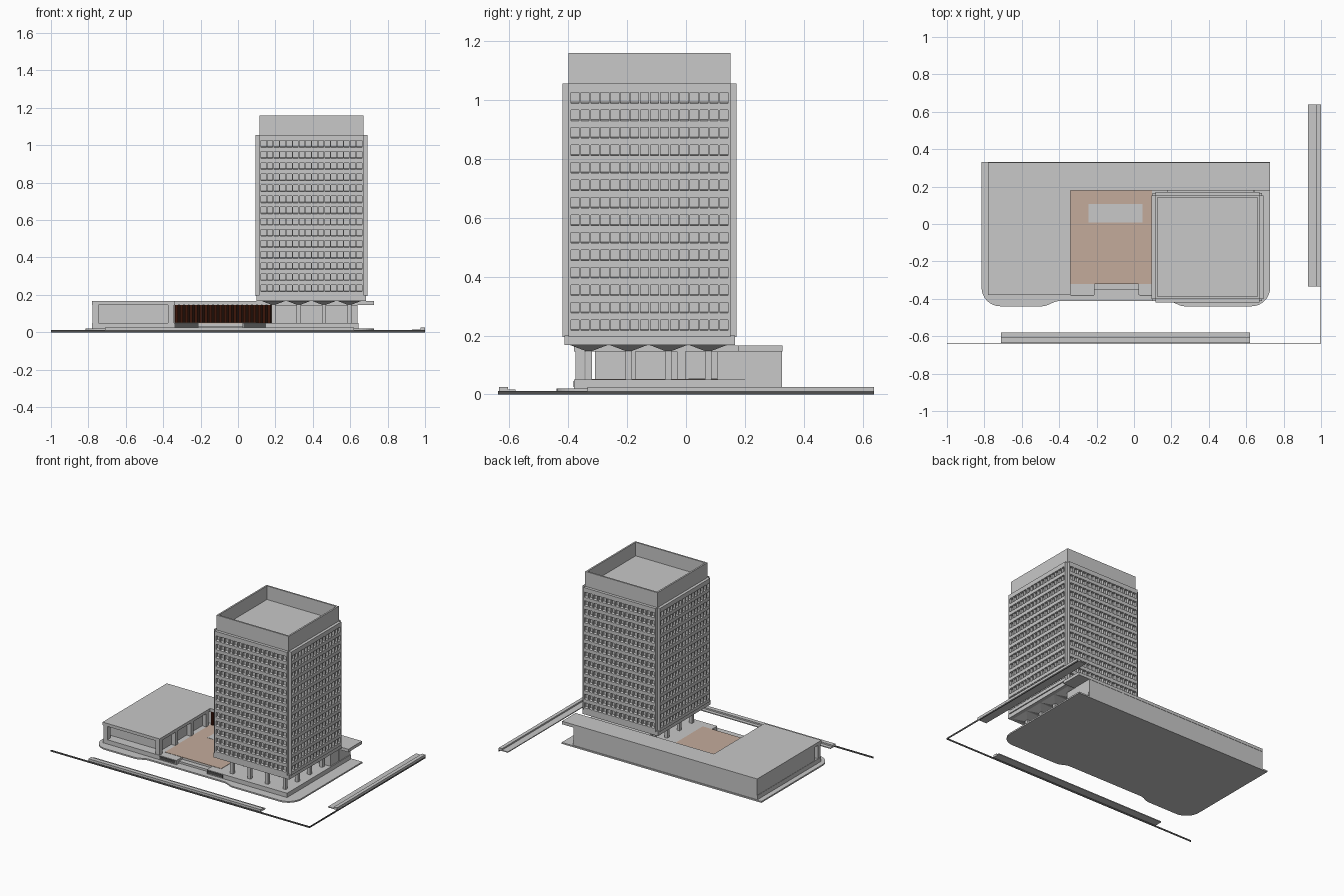
import bpy, bmesh, math
from mathutils import Vector, Matrix

if "Cube" in bpy.data.objects:
    bpy.data.objects.remove(bpy.data.objects["Cube"])


def material(name, rgb):
    m = bpy.data.materials.new(name)
    m.diffuse_color = (*rgb, 1)
    m.use_nodes = True
    m.node_tree.nodes["Principled BSDF"].inputs["Base Color"].default_value = m.diffuse_color
    return m


GREY = material("light concrete", (0.58, 0.58, 0.58))
TAN = material("courtyard paving", (0.55, 0.41, 0.33))
RED = material("dark red louvre", (0.045, 0.008, 0.003))
BLACK = material("dark recess", (0.012, 0.004, 0.002))
DARK = material("dark grey", (0.08, 0.08, 0.08))


def finish(name, bm, mat):
    bmesh.ops.recalc_face_normals(bm, faces=bm.faces)
    me = bpy.data.meshes.new(name)
    bm.to_mesh(me)
    bm.free()
    me.materials.append(mat)
    ob = bpy.data.objects.new(name, me)
    bpy.context.collection.objects.link(ob)
    return ob


def add_box(bm, x0, x1, y0, y1, z0, z1):
    m = Matrix.Translation(((x0 + x1) / 2, (y0 + y1) / 2, (z0 + z1) / 2))
    m = m @ Matrix.Diagonal((x1 - x0, y1 - y0, z1 - z0, 1))
    return bmesh.ops.create_cube(bm, size=1, matrix=m)["verts"]


def box(name, mat, *dims):
    bm = bmesh.new()
    add_box(bm, *dims)
    return finish(name, bm, mat)


def prism(name, mat, pts, z0, z1):
    bm = bmesh.new()
    f = bm.faces.new([bm.verts.new((x, y, z0)) for x, y in pts])
    r = bmesh.ops.extrude_face_region(bm, geom=[f])
    for v in r["geom"]:
        if isinstance(v, bmesh.types.BMVert):
            v.co.z = z1
    return finish(name, bm, mat)


# ---- site edges and kerbs
box("site_edge_front", DARK, -1, 1, -0.638, -0.636, 0, 0.012)
box("site_edge_right", DARK, 0.998, 1, -0.638, 0.638, 0, 0.012)
box("front_kerb_low", GREY, -0.71, 0.62, -0.635, -0.58, 0.010, 0.016)
box("front_kerb_high", GREY, -0.71, 0.62, -0.635, -0.605, 0.010, 0.026)
box("right_kerb_low", GREY, 0.93, 1, -0.335, 0.638, 0.010, 0.016)
box("right_kerb_high", GREY, 0.975, 1, -0.335, 0.638, 0.010, 0.026)


# ---- pavement slab with rounded front corners and a shallow front bay
def arc(cx, cy, r, a0, a1, n=8):
    return [(cx + r * math.cos(math.radians(a0 + (a1 - a0) * i / n)),
             cy + r * math.sin(math.radians(a0 + (a1 - a0) * i / n))) for i in range(n + 1)]


def s_curve(x0, y0, x1, y1, n=6):
    return [(x0 + (x1 - x0) * i / n,
             y0 + (y1 - y0) * (1 - math.cos(math.pi * i / n)) / 2) for i in range(n + 1)]


outline = [(-0.815, 0.332)] + arc(-0.715, -0.34, 0.1, 180, 270)
outline += s_curve(-0.49, -0.44, -0.40, -0.412) + s_curve(0.18, -0.412, 0.27, -0.44)
outline += arc(0.628, -0.34, 0.1, 270, 360) + [(0.728, 0.332)]
prism("pavement", GREY, outline, 0.010, 0.020)

# ---- plinth with an entrance step bay in the front
prism("plinth", GREY, [(-0.78, 0.325), (-0.78, -0.375), (-0.21, -0.38), (-0.21, -0.315),
                       (0.025, -0.315), (0.025, -0.38), (0.645, -0.38), (0.645, 0.325)], 0.015, 0.05)
box("entrance_step", GREY, -0.21, 0.025, -0.35, -0.31, 0.015, 0.034)
for side, x0, x1 in (("left", -0.34, -0.215), ("right", 0.03, 0.15)):
    box(side + "_plinth_vent", DARK, x0, x1, -0.383, -0.378, 0.026, 0.046)
box("courtyard_floor", TAN, -0.34, 0.095, -0.32, 0.18, 0.048, 0.052)
box("courtyard_inlay", GREY, -0.243, 0.046, 0.008, 0.106, 0.049, 0.0535)

# ---- low building: L-shaped roof, left wing, back wing
prism("podium_roof", GREY, [(-0.78, 0.328), (-0.78, -0.38), (-0.34, -0.38), (-0.34, 0.178),
                            (0.728, 0.178), (0.728, 0.328)], 0.145, 0.166)
box("left_wing", GREY, -0.778, -0.375, -0.31, 0.326, 0.02, 0.146)
box("back_wing", GREY, -0.5, 0.64, 0.20, 0.326, 0.02, 0.146)
box("lobby", GREY, 0.18, 0.638, 0.107, 0.25, 0.05, 0.146)
bm = bmesh.new()
for x in (-0.778, -0.375):
    add_box(bm, x, x + 0.033, -0.375, -0.345, 0.05, 0.146)
for y in (-0.2, -0.03, 0.14):
    add_box(bm, -0.372, -0.344, y, y + 0.028, 0.05, 0.146)
finish("wing_columns", bm, GREY)

# ---- louvred courtyard screen
box("louvre_backing", BLACK, -0.34, 0.18, 0.192, 0.20, 0.05, 0.145)
bm = bmesh.new()
for i in range(20):
    x = -0.34 + 0.026 * i
    add_box(bm, x + 0.004, x + 0.020, 0.182, 0.193, 0.05, 0.145)
finish("louvre_fins", bm, RED)

# ---- tower: core with hollow parapet
X0, X1, Y0, Y1 = 0.114, 0.672, -0.40, 0.152
ZB, ZT, D = 0.195, 1.056, 0.02
bm = bmesh.new()
add_box(bm, X0, X1, Y0, Y1, ZB, 1.16)
top = max(bm.faces, key=lambda f: f.calc_center_median().z)
bmesh.ops.inset_individual(bm, faces=[top], thickness=0.016)
r = bmesh.ops.extrude_discrete_faces(bm, faces=[top])
for v in r["faces"][0].verts:
    v.co.z = 1.065
finish("tower_core", bm, GREY)
box("tower_base_slab", GREY, 0.10, 0.685, -0.413, 0.166, 0.168, 0.2)


# ---- window walls: grid panels whose window cells are pushed in, with sloped sills
def facade(name, origin, along, out, width):
    cols, rows, pitch = 16, 14, 0.0594
    step = (width - 0.012) / cols
    us, vs = [0], [ZB]
    for i in range(cols):
        us += [0.006 + step * i + 0.003, 0.006 + step * (i + 1) - 0.003]
    for j in range(rows):
        c = 0.236 + pitch * j
        vs += [c - 0.019, c + 0.017]
    us.append(width)
    vs.append(ZT)
    bm = bmesh.new()
    o, a, n = Vector(origin), Vector(along), Vector(out)
    grid = [[bm.verts.new(o + a * u + n * D + Vector((0, 0, v))) for u in us] for v in vs]
    windows = []
    for j in range(len(vs) - 1):
        for i in range(len(us) - 1):
            f = bm.faces.new((grid[j][i], grid[j][i + 1], grid[j + 1][i + 1], grid[j + 1][i]))
            if i % 2 and j % 2:
                windows.append(f)
    rim = [e for e in bm.edges if e.is_boundary]
    r = bmesh.ops.extrude_edge_only(bm, edges=rim)
    for v in r["geom"]:
        if isinstance(v, bmesh.types.BMVert):
            v.co -= n * D
    r = bmesh.ops.extrude_discrete_faces(bm, faces=windows)
    for f in r["faces"]:
        mid = f.calc_center_median().z
        for v in f.verts:
            v.co -= n * (D - 0.003)
            if v.co.z < mid:
                v.co.z += 0.004
    finish(name, bm, GREY)


facade("front_windows", (X0, Y0, 0), (1, 0, 0), (0, -1, 0), X1 - X0)
facade("right_windows", (X1, Y0, 0), (0, 1, 0), (1, 0, 0), Y1 - Y0)
facade("back_windows", (X1, Y1, 0), (-1, 0, 0), (0, 1, 0), X1 - X0)
facade("left_windows", (X0, Y1, 0), (0, -1, 0), (-1, 0, 0), Y1 - Y0)

# ---- columns under the tower with flared capitals
shafts, heads, flares = bmesh.new(), bmesh.new(), bmesh.new()
for i in range(4):
    for j in range(4):
        x, y = 0.189 + 0.1355 * i, -0.33 + 0.135 * j
        add_box(shafts, x - 0.011, x + 0.011, y - 0.011, y + 0.011, 0.045, 0.15)
        for v in add_box(heads, x - 0.013, x + 0.013, y - 0.013, y + 0.013, 0.143, 0.168):
            if v.co.z < 0.15:
                v.co.x = x + (v.co.x - x) * 0.75
                v.co.y = y + (v.co.y - y) * 0.75
        for v in add_box(flares, x - 0.067, x + 0.067, y - 0.067, y + 0.067, 0.148, 0.169):
            if v.co.z < 0.15:
                v.co.x = x + (v.co.x - x) * 0.18
                v.co.y = y + (v.co.y - y) * 0.18
finish("tower_columns", shafts, GREY)
finish("column_heads", heads, DARK)
finish("column_flares", flares, GREY)
